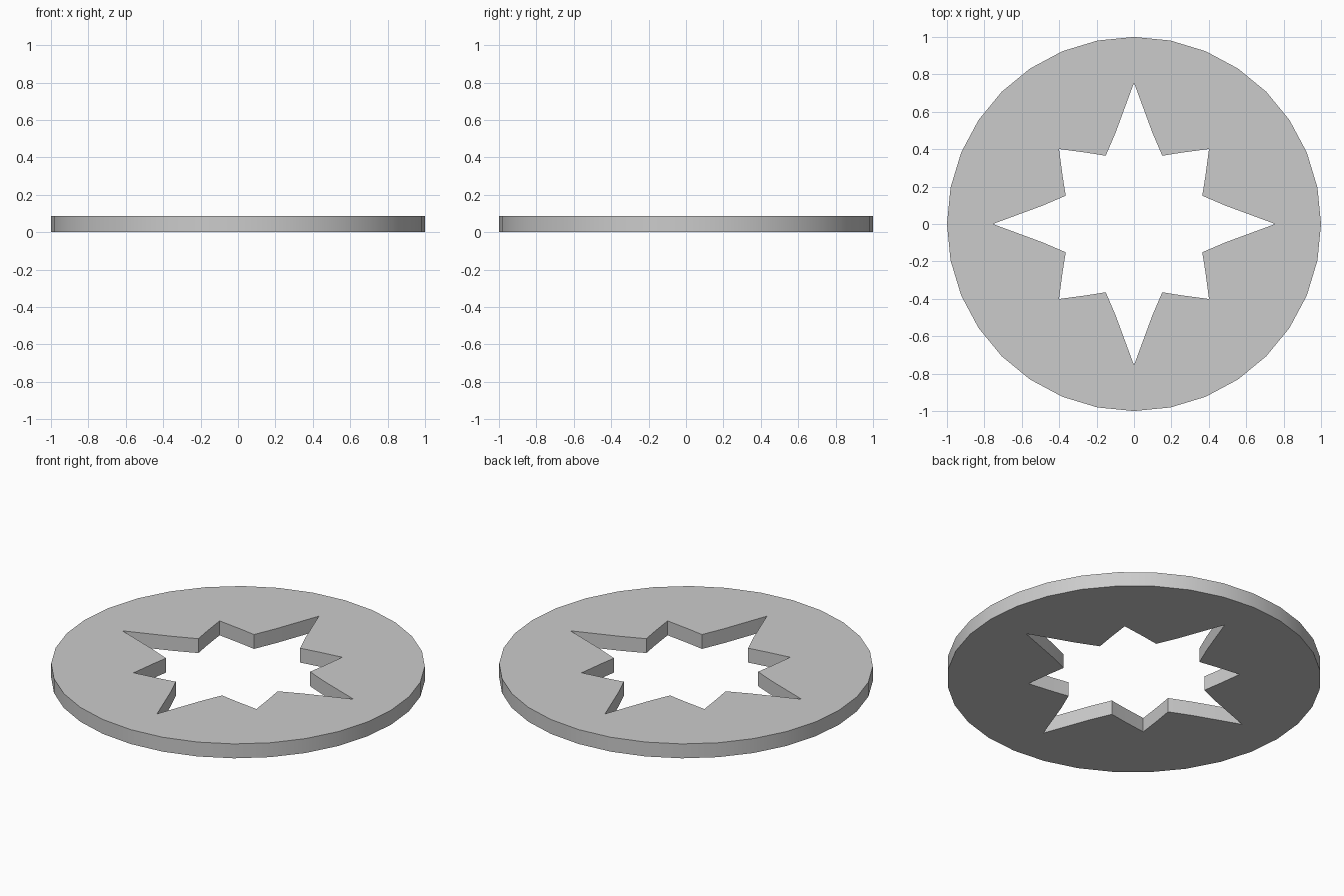
import bpy, bmesh
from math import cos, sin, tau, radians

if "Cube" in bpy.data.objects:
    bpy.data.objects.remove(bpy.data.objects["Cube"])

SIDES = 32
HEIGHT = 0.085
# Star radius by step: long point, flank, notch, flank, short point, and back
STAR = [0.755, 0.5, 0.395, 0.459, 0.567, 0.459, 0.395, 0.5]

bm = bmesh.new()


def ring(radius_at, z):
    return [bm.verts.new((radius_at(i) * cos(tau * i / SIDES),
                          radius_at(i) * sin(tau * i / SIDES), z))
            for i in range(SIDES)]


# Section loop: outer bottom, outer top, star top, star bottom
def outer(i):
    return 1.0


def star(i):
    return STAR[i % len(STAR)]


loops = [ring(outer, 0), ring(outer, HEIGHT), ring(star, HEIGHT), ring(star, 0)]
for k in range(4):
    a, b = loops[k], loops[(k + 1) % 4]
    for i in range(SIDES):
        j = (i + 1) % SIDES
        bm.faces.new((a[i], a[j], b[j], b[i]))
bmesh.ops.recalc_face_normals(bm, faces=bm.faces)

# Round plate with the eight-pointed star opening
mesh = bpy.data.meshes.new("star_cutout_disc")
bm.to_mesh(mesh)
bm.free()
disc = bpy.data.objects.new("star_cutout_disc", mesh)
bpy.context.collection.objects.link(disc)
bpy.context.view_layer.objects.active = disc
disc.select_set(True)
bpy.ops.object.shade_smooth_by_angle(angle=radians(30))
